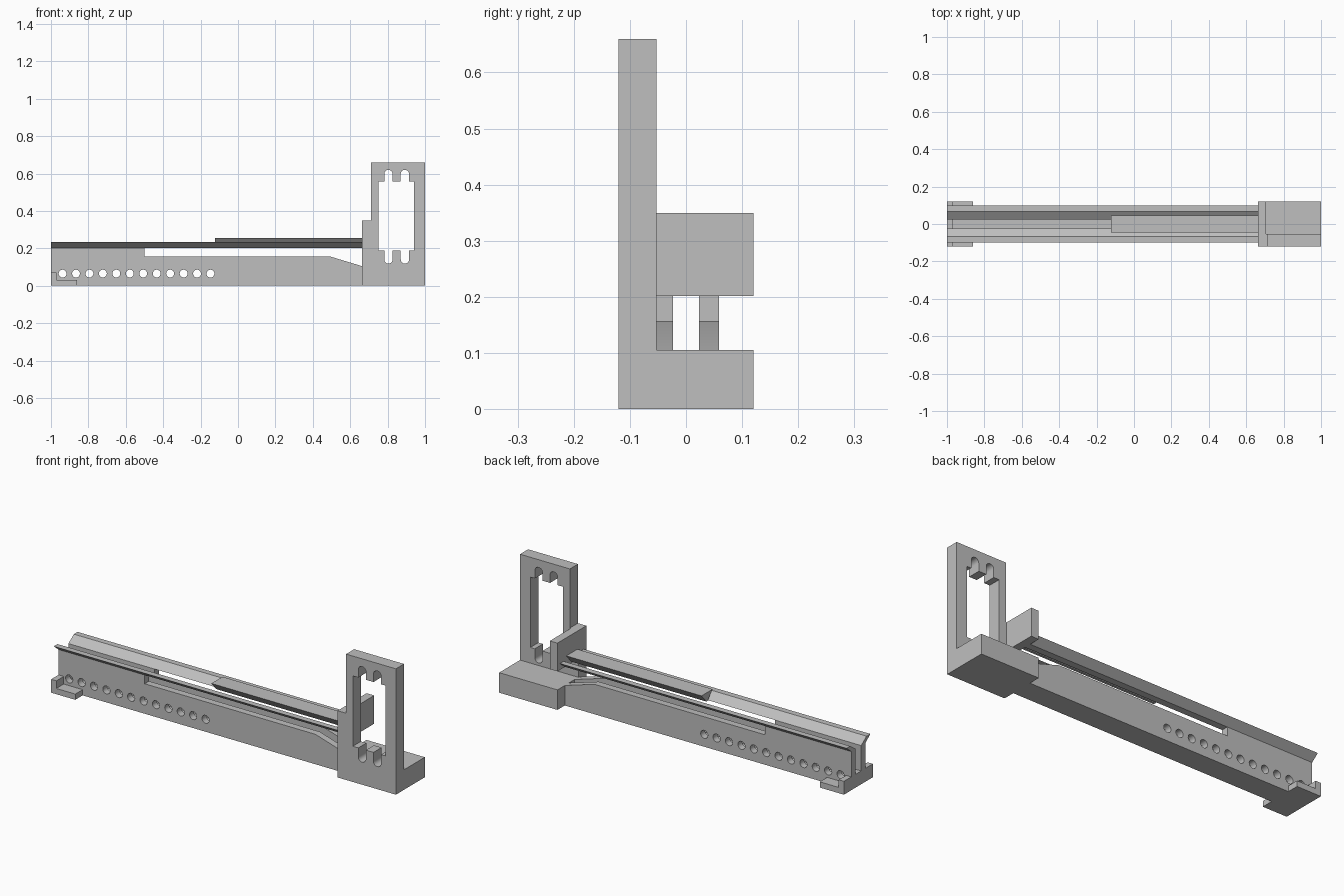
import bpy, bmesh, math
from mathutils import Vector

if "Cube" in bpy.data.objects:
    bpy.data.objects.remove(bpy.data.objects["Cube"])

grey = bpy.data.materials.new("light_grey")
grey.use_nodes = True
GREY = (0.52, 0.52, 0.52, 1)
grey.diffuse_color = GREY
grey.node_tree.nodes["Principled BSDF"].inputs["Base Color"].default_value = GREY


def prism(name, profile, axis, a, b):
    """Extrude a closed profile along y (points are x, z) or x (points are y, z)."""
    bm = bmesh.new()
    place = (lambda u, v: (u, a, v)) if axis == "y" else (lambda u, v: (a, u, v))
    face = bm.faces.new([bm.verts.new(place(u, v)) for u, v in profile])
    step = Vector((0, b - a, 0)) if axis == "y" else Vector((b - a, 0, 0))
    new = bmesh.ops.extrude_face_region(bm, geom=[face])["geom"]
    bmesh.ops.translate(bm, vec=step, verts=[g for g in new if isinstance(g, bmesh.types.BMVert)])
    bmesh.ops.recalc_face_normals(bm, faces=bm.faces)
    mesh = bpy.data.meshes.new(name)
    bm.to_mesh(mesh)
    bm.free()
    obj = bpy.data.objects.new(name, mesh)
    mesh.materials.append(grey)
    bpy.context.collection.objects.link(obj)
    return obj


def rect(u0, u1, v0, v1):
    return [(u0, v0), (u1, v0), (u1, v1), (u0, v1)]


def slot(x, z0, z1, r, n=10):
    """Outline with two round ends; equal z0 and z1 give a circle."""
    top = [(x + r * math.cos(math.pi * i / n), z1 + r * math.sin(math.pi * i / n)) for i in range(n + 1)]
    low = [(x - r * math.cos(math.pi * i / n), z0 - r * math.sin(math.pi * i / n)) for i in range(n + 1)]
    return top + low if z1 > z0 else top[:-1] + low[:-1]


def cut(obj, profile, y0, y1):
    cutter = prism("cutter", profile, "y", y0, y1)
    cutter.hide_render = True
    mod = obj.modifiers.new("cut", "BOOLEAN")
    mod.operation, mod.solver, mod.object = "DIFFERENCE", "EXACT", cutter
    bpy.context.view_layer.objects.active = obj
    bpy.ops.object.modifier_apply(modifier=mod.name)
    bpy.data.objects.remove(cutter)


X0, X1 = -1.0, 0.662            # beam ends
IN, OUT, WIDE = 0.023, 0.059, 0.12
RAIL, RIM = 0.203, 0.235        # bottom and top of the flared rails

wall_side = [(X0, 0), (X1, 0), (X1, 0.105), (0.49, 0.157), (-0.5, 0.157), (-0.5, RAIL), (X0, RAIL)]
stop_side = [(X0, 0), (-0.86, 0), (-0.86, 0.03), (-0.97, 0.03), (-0.97, 0.07), (X0, 0.07)]

# Side walls with a row of holes, flared rails and feet, on both sides
for side, s in (("front", -1), ("back", 1)):
    wall = prism(side + "_wall", wall_side, "y", s * IN, s * OUT)
    for i in range(12):
        cut(wall, slot(-0.938 + 0.0719 * i, 0.065, 0.065, 0.021), s * 0.01, s * 0.08)
    rail = [(s * IN, RAIL), (s * OUT, RAIL), (s * 0.099, RIM), (s * 0.068, RIM)]
    prism(side + "_rail", rail, "x", X0, X1)
    prism(side + "_foot", stop_side, "y", s * OUT, s * WIDE)

# Channel floor and end stop
prism("channel_floor", rect(-0.97, X1, 0, 0.03), "y", -IN, IN)
prism("channel_stop", rect(X0, -0.97, 0, 0.07), "y", -IN, IN)

# Wedge-shaped slider resting in the groove
prism("slider", [(-0.006, 0.21), (0.006, 0.21), (0.046, 0.255), (-0.046, 0.255)], "x", -0.122, X1)

# Upright frame with a window and round-ended notches
FACE = -0.053
frame = prism("upright_frame", [(X1, 0), (1, 0), (1, 0.66), (0.711, 0.66), (0.711, 0.35), (X1, 0.35)],
              "y", -WIDE, FACE)
cut(frame, rect(0.75, 0.94, 0.187, 0.556), -0.2, 0)
for x in (0.804, 0.892):
    cut(frame, slot(x, 0.14, 0.598, 0.022), -0.2, 0)

# Base block and cross plate behind the frame
prism("base_block", rect(X1, 1, 0, 0.105), "y", FACE, WIDE)
prism("cross_plate", rect(X1, 0.706, 0.202, 0.35), "y", FACE, WIDE)

# Smooth the round cuts, keep the edges sharp
for obj in bpy.context.collection.objects:
    if obj.type == "MESH" and obj.name.endswith(("_wall", "_frame")):
        bpy.ops.object.select_all(action="DESELECT")
        obj.select_set(True)
        bpy.context.view_layer.objects.active = obj
        bpy.ops.object.shade_smooth_by_angle(angle=math.radians(30))
